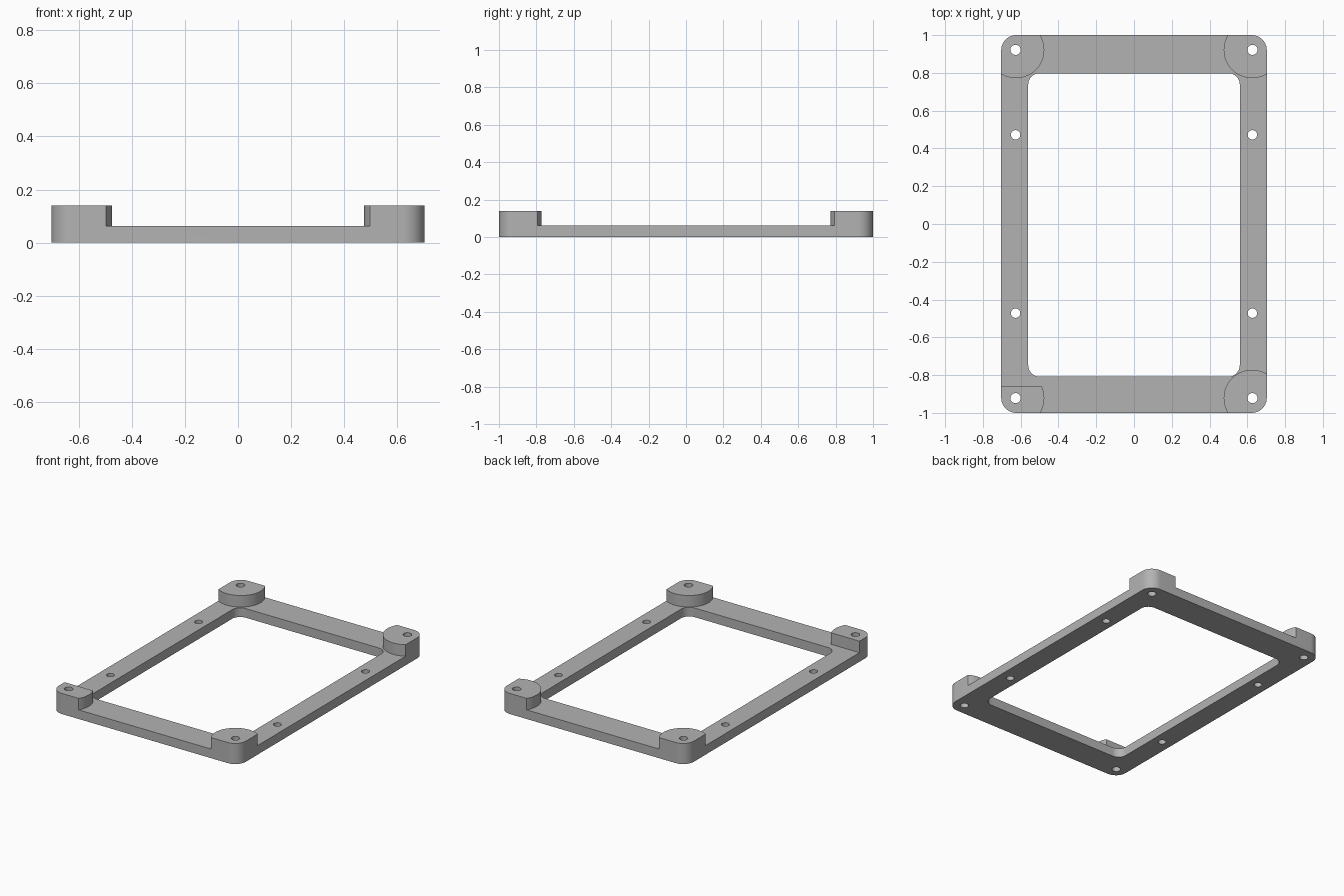
import bpy, bmesh
from math import cos, sin, pi, radians

cube = bpy.data.objects.get("Cube")
if cube:
    bpy.data.objects.remove(cube, do_unlink=True)

BASE_TOP, BOSS_TOP = 0.062, 0.14


def circle(cx, cy, r, n=32):
    return [(cx + r * cos(2 * pi * i / n), cy + r * sin(2 * pi * i / n)) for i in range(n)]


def rounded_rect(x0, x1, y0, y1, r, n=12):
    corners = [(x1 - r, y1 - r), (x0 + r, y1 - r), (x0 + r, y0 + r), (x1 - r, y0 + r)]
    return [(cx + r * cos(pi / 2 * (k + i / n)), cy + r * sin(pi / 2 * (k + i / n)))
            for k, (cx, cy) in enumerate(corners) for i in range(n + 1)]


def prism(name, outline, z0, z1):
    """Extrude a closed outline between two heights."""
    bm = bmesh.new()
    face = bm.faces.new([bm.verts.new((x, y, z0)) for x, y in outline])
    top = bmesh.ops.extrude_face_region(bm, geom=[face])["geom"]
    bmesh.ops.translate(bm, vec=(0, 0, z1 - z0),
                        verts=[v for v in top if isinstance(v, bmesh.types.BMVert)])
    bmesh.ops.recalc_face_normals(bm, faces=bm.faces[:])
    mesh = bpy.data.meshes.new(name)
    bm.to_mesh(mesh)
    bm.free()
    obj = bpy.data.objects.new(name, mesh)
    bpy.context.collection.objects.link(obj)
    return obj


def cut(target, cutter):
    """Subtract the cutter from the target and discard it."""
    mod = target.modifiers.new("cut", "BOOLEAN")
    mod.operation, mod.solver, mod.object = "DIFFERENCE", "EXACT", cutter
    bpy.context.view_layer.objects.active = target
    bpy.ops.object.modifier_apply(modifier=mod.name)
    bpy.data.objects.remove(cutter, do_unlink=True)


# Full-height block with rounded corners
frame = prism("mounting_frame", rounded_rect(-0.703, 0.703, -1, 1, 0.08), 0, BOSS_TOP)

# Clearance above the rails, leaving a round boss in each corner
clearance = prism("clearance_cutter", rounded_rect(-0.9, 0.9, -1.2, 1.2, 0.05), BASE_TOP, 0.3)
for sx in (-1, 1):
    for sy in (-1, 1):
        outline = circle(sx * 0.625, sy * 0.922, 0.15, 96)
        if sx < 0 and sy < 0:  # this boss has a flat inner side
            outline = [(x, min(y, -0.857)) for x, y in outline]
        cut(clearance, prism("boss_keeper", outline, -0.1, 0.5))
cut(frame, clearance)

# Central opening
cut(frame, prism("opening_cutter", rounded_rect(-0.56, 0.56, -0.808, 0.798, 0.06), -0.1, 0.5))

# Screw holes through the bosses and side rails
for sx in (-1, 1):
    for sy in (-1, 1):
        for y, r in ((0.922, 0.027), (0.472, 0.025)):
            cut(frame, prism("hole_cutter", circle(sx * 0.627, sy * y, r), -0.1, 0.5))

# Grey finish
grey = bpy.data.materials.new("grey")
grey.use_nodes = True
colour = (0.45, 0.45, 0.45, 1)
grey.diffuse_color = colour
grey.node_tree.nodes["Principled BSDF"].inputs["Base Color"].default_value = colour
frame.data.materials.clear()
frame.data.materials.append(grey)

bpy.ops.object.select_all(action="DESELECT")
frame.select_set(True)
bpy.context.view_layer.objects.active = frame
bpy.ops.object.shade_smooth_by_angle(angle=radians(30))
